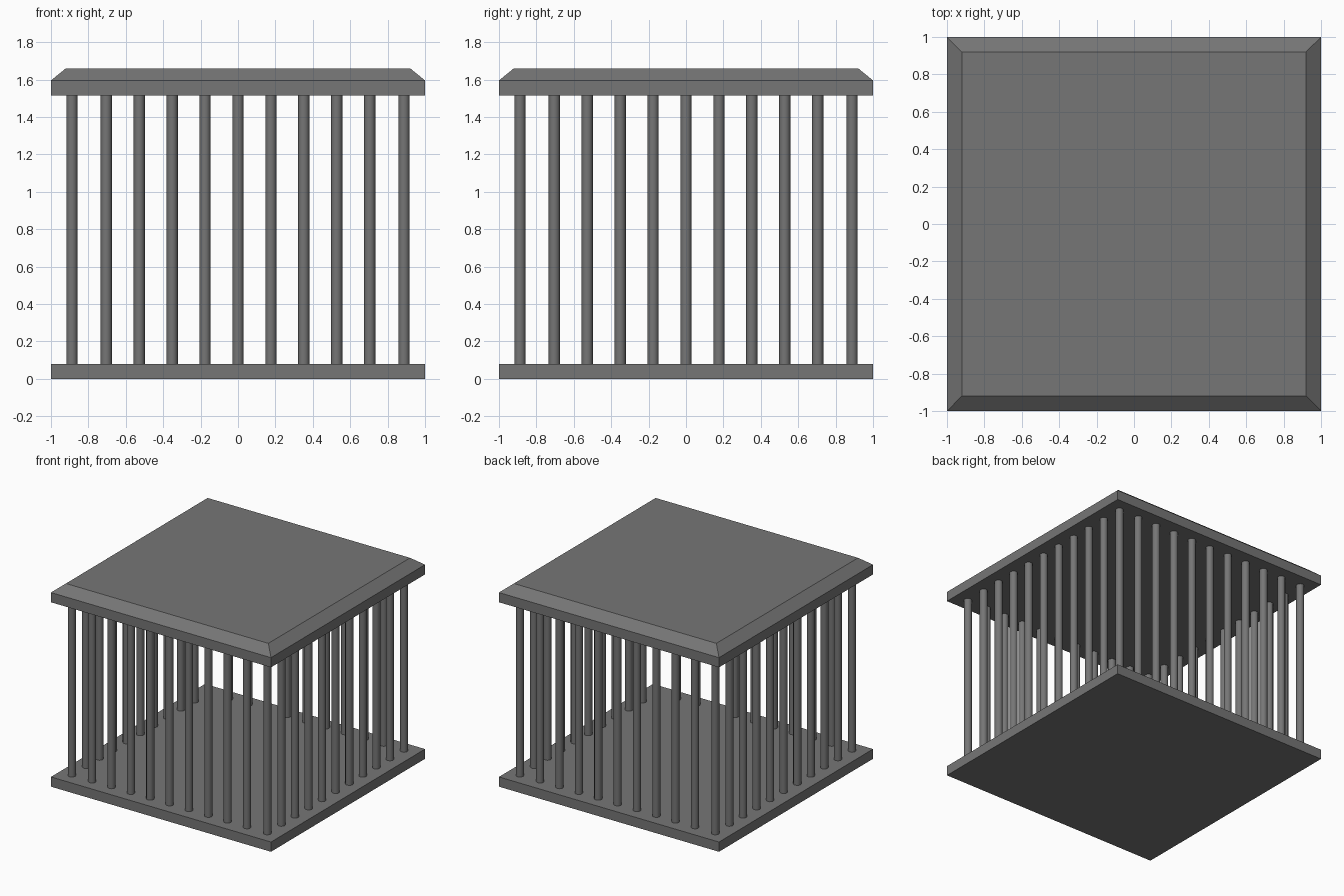
import bpy, bmesh, math

if "Cube" in bpy.data.objects:
    bpy.data.objects.remove(bpy.data.objects["Cube"])

grey = bpy.data.materials.new("dark_grey")
grey.diffuse_color = (0.18, 0.18, 0.18, 1)
grey.use_nodes = True
grey.node_tree.nodes["Principled BSDF"].inputs["Base Color"].default_value = grey.diffuse_color


def stack(name, levels):
    """Square solid through a list of (half width, z) levels."""
    bm = bmesh.new()
    rings = [[bm.verts.new((sx * h, sy * h, z))
              for sx, sy in ((-1, -1), (1, -1), (1, 1), (-1, 1))] for h, z in levels]
    bm.faces.new(rings[0][::-1])
    bm.faces.new(rings[-1])
    for a, b in zip(rings, rings[1:]):
        for i in range(4):
            j = (i + 1) % 4
            bm.faces.new((a[i], a[j], b[j], b[i]))
    me = bpy.data.meshes.new(name)
    bm.to_mesh(me)
    bm.free()
    me.materials.append(grey)
    bpy.context.collection.objects.link(bpy.data.objects.new(name, me))


# Base plate and bevelled lid
stack("base_plate", [(1, 0), (1, 0.08)])
stack("lid", [(1, 1.515), (1, 1.595), (0.92, 1.66)])

# Bars around the perimeter, one at each corner
E = 0.888
inner = [0.176 * i for i in range(-4, 5)]
spots = [(x, y) for x in (-E, E) for y in (-E, E)]
spots += [(t, s) for t in inner for s in (-E, E)]
spots += [(s, t) for t in inner for s in (-E, E)]
for n, (x, y) in enumerate(spots):
    bpy.ops.mesh.primitive_cylinder_add(vertices=12, radius=0.03, depth=1.455,
                                        location=(x, y, 0.7975))
    bar = bpy.context.object
    bar.name = f"bar_{n + 1:02d}"
    bar.data.materials.append(grey)
    bpy.ops.object.shade_smooth_by_angle(angle=math.radians(40))
